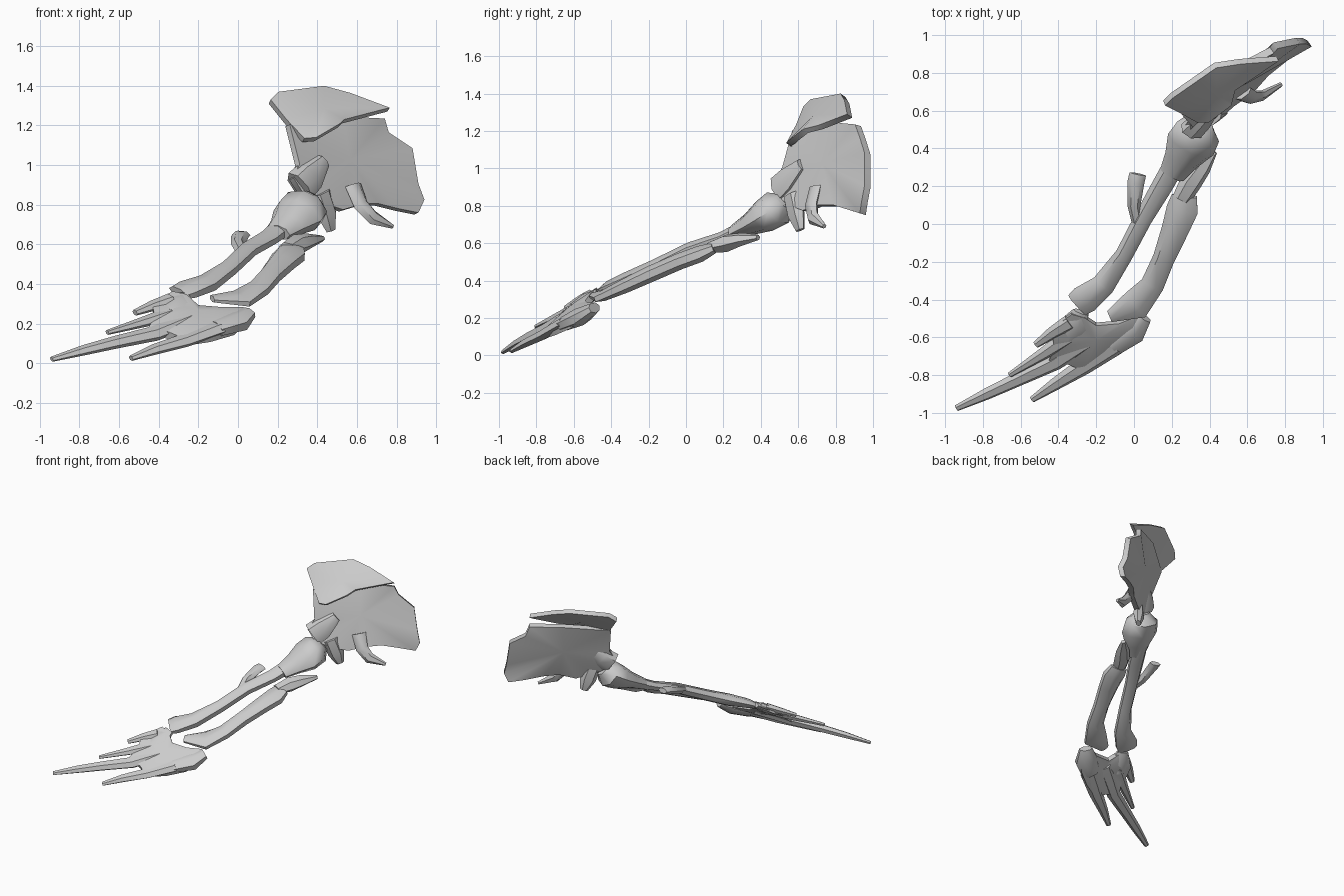
import bpy, bmesh, math
from mathutils import Vector

LIMB_N = Vector((0, -0.42, 0.9))


def finish(name, bm, angle=45):
    bmesh.ops.recalc_face_normals(bm, faces=bm.faces)
    me = bpy.data.meshes.new(name)
    bm.to_mesh(me)
    bm.free()
    ob = bpy.data.objects.new(name, me)
    bpy.context.collection.objects.link(ob)
    bpy.context.view_layer.objects.active = ob
    ob.select_set(True)
    bpy.ops.object.shade_smooth_by_angle(angle=math.radians(angle))
    ob.select_set(False)
    return ob


def bone(name, stations, sides=7, normal=LIMB_N):
    """Loft of ellipses; each station is x, y, z, half width, half thickness."""
    bm = bmesh.new()
    pts = [Vector(s[:3]) for s in stations]
    rings = []
    for i, s in enumerate(stations):
        t = (pts[min(i + 1, len(pts) - 1)] - pts[max(i - 1, 0)]).normalized()
        side = t.cross(normal).normalized()
        up = side.cross(t)
        rings.append([bm.verts.new(pts[i]
                      + side * s[3] * math.cos(math.tau * k / sides)
                      + up * s[4] * math.sin(math.tau * k / sides))
                      for k in range(sides)])
    for a, b in zip(rings, rings[1:]):
        for k in range(sides):
            j = (k + 1) % sides
            bm.faces.new((a[k], a[j], b[j], b[k]))
    bm.faces.new(rings[0])
    bm.faces.new(rings[-1])
    return finish(name, bm)


def plate(name, centre, outline, normal, rim, core):
    """Thin curved plate fanned around its centre, thickness rim to core."""
    bm = bmesh.new()
    n = Vector(normal).normalized()
    layers = []
    for s in (0.5, -0.5):
        c = bm.verts.new(Vector(centre) + n * core * s)
        ring = [bm.verts.new(Vector(p) + n * rim * s) for p in outline]
        layers.append(ring)
        for a, b in zip(ring, ring[1:] + ring[:1]):
            bm.faces.new((c, a, b))
    f, r = layers
    for i in range(len(f)):
        j = (i + 1) % len(f)
        bm.faces.new((f[i], f[j], r[j], r[i]))
    return finish(name, bm)


# Shoulder blade with its upper cartilage plate
BLADE_N = (0.55, -0.8, 0.25)
plate("shoulder_blade", (0.55, 0.75, 1.02), [
    (0.25, 0.585, 1.2), (0.30, 0.53, 1.0), (0.27, 0.49, 0.93),
    (0.32, 0.5, 0.85), (0.43, 0.56, 0.8), (0.52, 0.64, 0.77),
    (0.62, 0.71, 0.8), (0.7, 0.8, 0.8), (0.8, 0.88, 0.775),
    (0.9, 0.945, 0.755), (0.93, 0.955, 0.82), (0.90, 0.97, 0.9),
    (0.87, 0.97, 1.08), (0.75, 0.945, 1.16), (0.73, 0.92, 1.23),
    (0.52, 0.81, 1.24)], BLADE_N, 0.04, 0.06)
plate("upper_blade_plate", (0.43, 0.70, 1.27), [
    (0.16, 0.64, 1.32), (0.2, 0.68, 1.36), (0.43, 0.84, 1.39),
    (0.56, 0.86, 1.355), (0.76, 0.875, 1.28), (0.53, 0.72, 1.22),
    (0.51, 0.64, 1.20), (0.39, 0.55, 1.13), (0.33, 0.55, 1.125),
    (0.24, 0.6, 1.22)], (0.3, -0.75, 0.55), 0.035, 0.05)

# Shoulder socket and hooked processes
bone("shoulder_socket", [(0.43, 0.62, 1.02, 0.04, 0.03),
                         (0.36, 0.55, 0.94, 0.085, 0.055),
                         (0.31, 0.50, 0.89, 0.09, 0.06)],
     normal=Vector(BLADE_N))
bone("front_hook", [(0.58, 0.69, 0.9, 0.05, 0.02),
                    (0.62, 0.67, 0.8, 0.045, 0.03),
                    (0.68, 0.68, 0.735, 0.04, 0.025),
                    (0.78, 0.74, 0.69, 0.012, 0.012)],
     sides=6, normal=Vector(BLADE_N))
bone("lower_hook", [(0.42, 0.56, 0.86, 0.06, 0.03),
                    (0.45, 0.59, 0.75, 0.06, 0.04),
                    (0.47, 0.61, 0.67, 0.03, 0.02)],
     sides=6, normal=Vector(BLADE_N))

# Upper arm
bone("upper_arm", [(0.37, 0.525, 0.83, 0.06, 0.05),
                   (0.34, 0.49, 0.79, 0.125, 0.10),
                   (0.30, 0.42, 0.745, 0.135, 0.09),
                   (0.25, 0.34, 0.70, 0.095, 0.06),
                   (0.20, 0.26, 0.66, 0.07, 0.04)], sides=8)

# Forearm: front bone with its knob, rear bone with its elbow end
bone("front_forearm", [(0.24, 0.36, 0.70, 0.06, 0.05),
                       (0.15, 0.2, 0.63, 0.058, 0.035),
                       (0.05, 0.03, 0.57, 0.05, 0.04),
                       (-0.05, -0.16, 0.475, 0.048, 0.042),
                       (-0.16, -0.32, 0.40, 0.065, 0.045),
                       (-0.26, -0.40, 0.37, 0.085, 0.035),
                       (-0.30, -0.43, 0.355, 0.075, 0.025)])
bone("forearm_knob", [(0.02, 0.0, 0.56, 0.03, 0.025),
                      (0.0, 0.1, 0.6, 0.035, 0.03),
                      (0.01, 0.22, 0.64, 0.045, 0.03),
                      (0.02, 0.265, 0.65, 0.045, 0.02)], sides=6)
bone("rear_forearm", [(0.27, 0.15, 0.575, 0.07, 0.03),
                      (0.26, 0.08, 0.545, 0.088, 0.045),
                      (0.22, -0.03, 0.505, 0.075, 0.045),
                      (0.16, -0.18, 0.44, 0.06, 0.045),
                      (0.10, -0.32, 0.375, 0.065, 0.04),
                      (0.01, -0.43, 0.325, 0.09, 0.03),
                      (-0.13, -0.49, 0.325, 0.035, 0.015)])
bone("elbow_end", [(0.25, 0.13, 0.58, 0.05, 0.03),
                   (0.30, 0.22, 0.60, 0.06, 0.05),
                   (0.36, 0.30, 0.62, 0.05, 0.035),
                   (0.425, 0.385, 0.63, 0.018, 0.015)], sides=6)

# Palm
plate("palm", (-0.2, -0.6, 0.235), [
    (-0.33, -0.47, 0.345), (-0.26, -0.49, 0.33), (-0.2, -0.53, 0.275),
    (-0.08, -0.52, 0.265), (0.02, -0.48, 0.265), (0.06, -0.52, 0.24),
    (-0.02, -0.63, 0.16), (-0.14, -0.71, 0.125), (-0.27, -0.77, 0.105),
    (-0.35, -0.735, 0.14), (-0.45, -0.715, 0.165), (-0.42, -0.65, 0.22),
    (-0.43, -0.6, 0.265), (-0.41, -0.53, 0.30)],
    LIMB_N, 0.04, 0.075)
bone("outer_wrist", [(0.05, -0.49, 0.255, 0.05, 0.03),
                     (-0.01, -0.56, 0.21, 0.085, 0.05),
                     (-0.12, -0.64, 0.175, 0.07, 0.04)])
bone("inner_wrist", [(-0.28, -0.465, 0.34, 0.045, 0.02),
                     (-0.31, -0.53, 0.30, 0.08, 0.035),
                     (-0.35, -0.6, 0.25, 0.06, 0.03)])

# Fingers
fingers = [
    [(-0.34, -0.52, 0.32, 0.045, 0.03), (-0.43, -0.575, 0.29, 0.035, 0.025),
     (-0.52, -0.64, 0.255, 0.02, 0.015)],
    [(-0.32, -0.58, 0.26, 0.05, 0.03), (-0.47, -0.68, 0.21, 0.035, 0.025),
     (-0.66, -0.80, 0.155, 0.015, 0.012)],
    [(-0.2, -0.58, 0.24, 0.06, 0.04), (-0.42, -0.73, 0.15, 0.05, 0.035),
     (-0.62, -0.825, 0.105, 0.04, 0.03), (-0.78, -0.90, 0.065, 0.033, 0.024),
     (-0.94, -0.975, 0.02, 0.018, 0.012)],
    [(-0.1, -0.64, 0.18, 0.06, 0.035), (-0.27, -0.755, 0.115, 0.05, 0.03),
     (-0.42, -0.85, 0.07, 0.035, 0.025), (-0.54, -0.93, 0.025, 0.018, 0.013)],
]
for i, f in enumerate(fingers, 1):
    bone(f"finger_{i}", f, sides=6)
